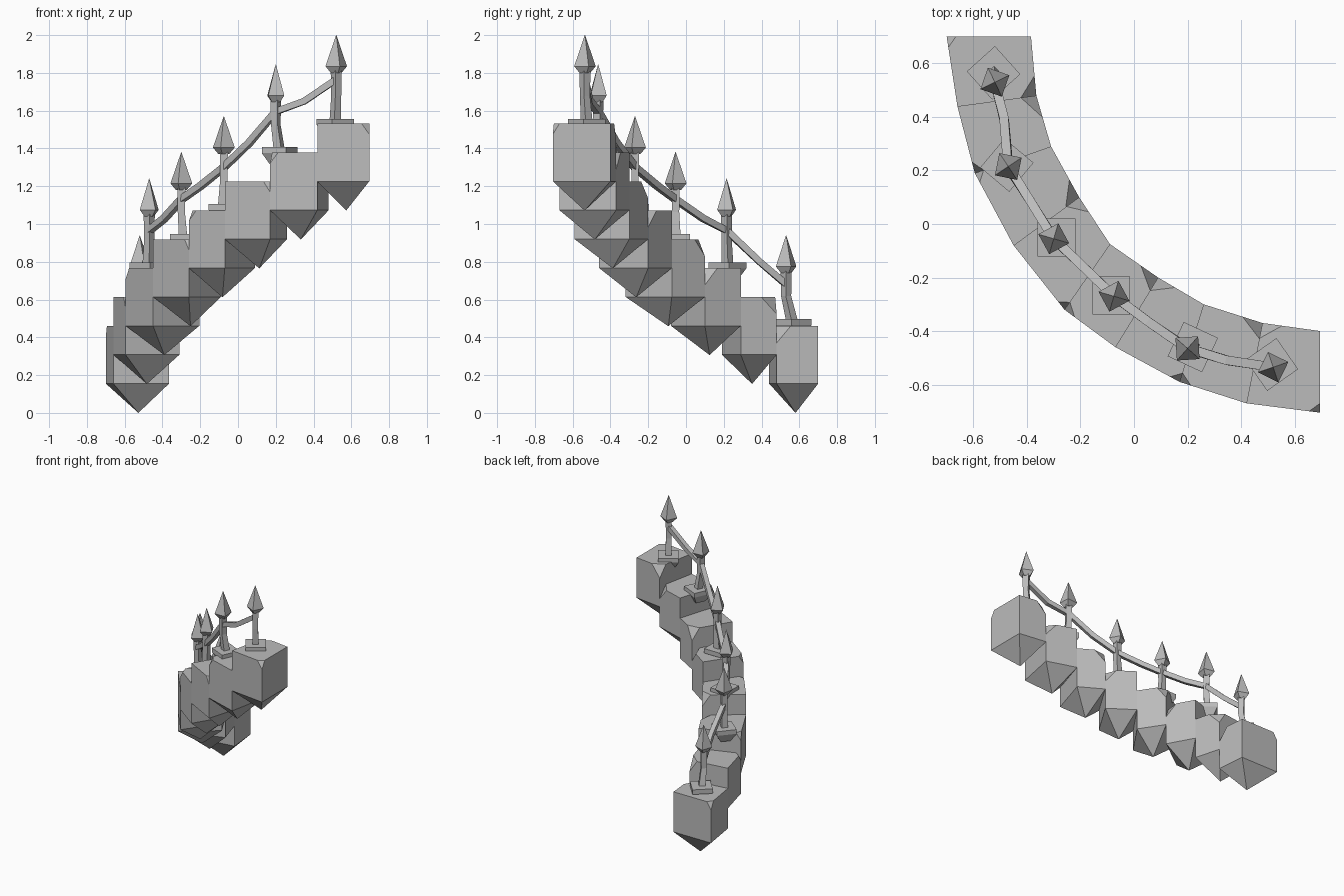
import bpy, bmesh, math
from mathutils import Vector

cube = bpy.data.objects.get("Cube")
if cube:
    bpy.data.objects.remove(cube, do_unlink=True)

stone = bpy.data.materials.new("grey stone")
stone.use_nodes = True
GREY = (0.5, 0.5, 0.5, 1)
stone.diffuse_color = GREY
stone.node_tree.nodes["Principled BSDF"].inputs["Base Color"].default_value = GREY


def finish(bm, name):
    bmesh.ops.recalc_face_normals(bm, faces=bm.faces[:])
    mesh = bpy.data.meshes.new(name)
    bm.to_mesh(mesh)
    bm.free()
    mesh.materials.append(stone)
    obj = bpy.data.objects.new(name, mesh)
    bpy.context.collection.objects.link(obj)
    return obj


def skin(bm, rings):
    """Join equal rings of points into a closed solid."""
    loops = [[bm.verts.new(p) for p in ring] for ring in rings]
    n = len(loops[0])
    for a, b in zip(loops, loops[1:]):
        for i in range(n):
            j = (i + 1) % n
            bm.faces.new((a[i], a[j], b[j], b[i]))
    bm.faces.new(loops[0][::-1])
    bm.faces.new(loops[-1])


def square(x, y, z, half, turn):
    """Level square ring; half is the half diagonal."""
    return [Vector((x + half * math.cos(turn + k * math.pi / 2),
                    y + half * math.sin(turn + k * math.pi / 2), z)) for k in range(4)]


def chop(bm, corner, inward, depth):
    """Slice a corner off a solid."""
    n = -Vector(inward).normalized()
    geom = bm.verts[:] + bm.edges[:] + bm.faces[:]
    cut = bmesh.ops.bisect_plane(bm, geom=geom, plane_co=corner - n * depth,
                                 plane_no=n, clear_outer=True)
    edges = [e for e in cut["geom_cut"] if isinstance(e, bmesh.types.BMEdge)]
    bmesh.ops.holes_fill(bm, edges=edges, sides=0)


# Steps: wedge blocks along a curved band, each with a pointed underside
outer = [(-.70, .70), (-.66, .44), (-.595, .19), (-.45, -.08), (-.26, -.32),
         (-.07, -.46), (.17, -.59), (.42, -.67), (.695, -.705)]
inner = [(-.385, .70), (-.365, .48), (-.31, .29), (-.205, .10), (-.09, -.075),
         (.09, -.20), (.26, -.30), (.48, -.37), (.695, -.40)]
RISE, SIDE, TIP = 0.153, 0.305, 0.155
for i in range(8):
    top = 0.46 + i * RISE
    foot = [Vector((*p, 0)) for p in (outer[i], outer[i + 1], inner[i + 1], inner[i])]
    mid = sum(foot, Vector()) / 4
    bm = bmesh.new()
    up, low = Vector((0, 0, top)), Vector((0, 0, top - SIDE))
    skin(bm, [[p + low for p in foot], [p + up for p in foot]])
    bm.faces.ensure_lookup_table()
    under = min(bm.faces, key=lambda f: f.calc_center_median().z)
    tip = bmesh.ops.poke(bm, faces=[under])["verts"][0]
    tip.co = mid + Vector((0, 0, top - SIDE - TIP))
    # worn top corners
    for k, depth in ((i % 2, 0.025), (2 + i % 2, 0.04)):
        corner = foot[k] + up
        chop(bm, corner, (mid - foot[k]).normalized() - Vector((0, 0, 0.5)), depth)
    finish(bm, f"step_{i + 1}")

# Posts: foot x, y, step height, head x, y, tip height, turn in degrees
posts = [(-.525, .565, .47, -.52, .53, .94, 42),
         (-.475, .22, .77, -.47, .215, 1.24, 50),
         (-.29, -.05, .92, -.30, -.055, 1.38, 0),
         (-.085, -.267, 1.08, -.075, -.27, 1.57, 0),
         (.22, -.46, 1.38, .20, -.465, 1.845, 65),
         (.515, -.525, 1.53, .52, -.535, 2.0, 35)]
for i, (fx, fy, fz, hx, hy, tz, deg) in enumerate(posts):
    turn = math.radians(deg + 45)
    neck = tz - 0.2
    bm = bmesh.new()
    skin(bm, [square(fx, fy, fz - 0.07, 0.05, turn),
              square(fx, fy, fz - 0.005, 0.1, turn),
              square(fx, fy, fz + 0.027, 0.1, turn)])
    finish(bm, f"post_base_{i + 1}")
    bm = bmesh.new()
    skin(bm, [square(fx, fy, fz, 0.032, turn),
              square(hx, hy, fz + 0.55 * (neck - fz), 0.027, turn),
              square(hx, hy, neck + 0.02, 0.03, turn)])
    finish(bm, f"post_{i + 1}")
    bm = bmesh.new()
    spin = turn + 0.5
    skin(bm, [square(hx, hy, neck, 0.03, spin),
              square(hx, hy, neck + 0.035, 0.06, spin),
              square(hx, hy, tz, 0.001, spin)])
    finish(bm, f"post_spike_{i + 1}")

# Handrail: square bar sagging between the posts
rail = [(-.52, .53, .68), (-.485, .39, .80), (-.47, .215, .965), (-.39, .09, 1.03),
        (-.30, -.055, 1.13), (-.20, -.15, 1.20), (-.075, -.27, 1.30), (.06, -.37, 1.43),
        (.20, -.465, 1.595), (.35, -.51, 1.65), (.52, -.535, 1.765)]
rail = [Vector(p) for p in rail]
rings = []
for i, p in enumerate(rail):
    along = (rail[min(i + 1, len(rail) - 1)] - rail[max(i - 1, 0)]).normalized()
    side = along.cross(Vector((0, 0, 1))).normalized() * 0.017
    lift = side.cross(along).normalized() * 0.017
    rings.append([p + side + lift, p - side + lift, p - side - lift, p + side - lift])
bm = bmesh.new()
skin(bm, rings)
finish(bm, "handrail")
